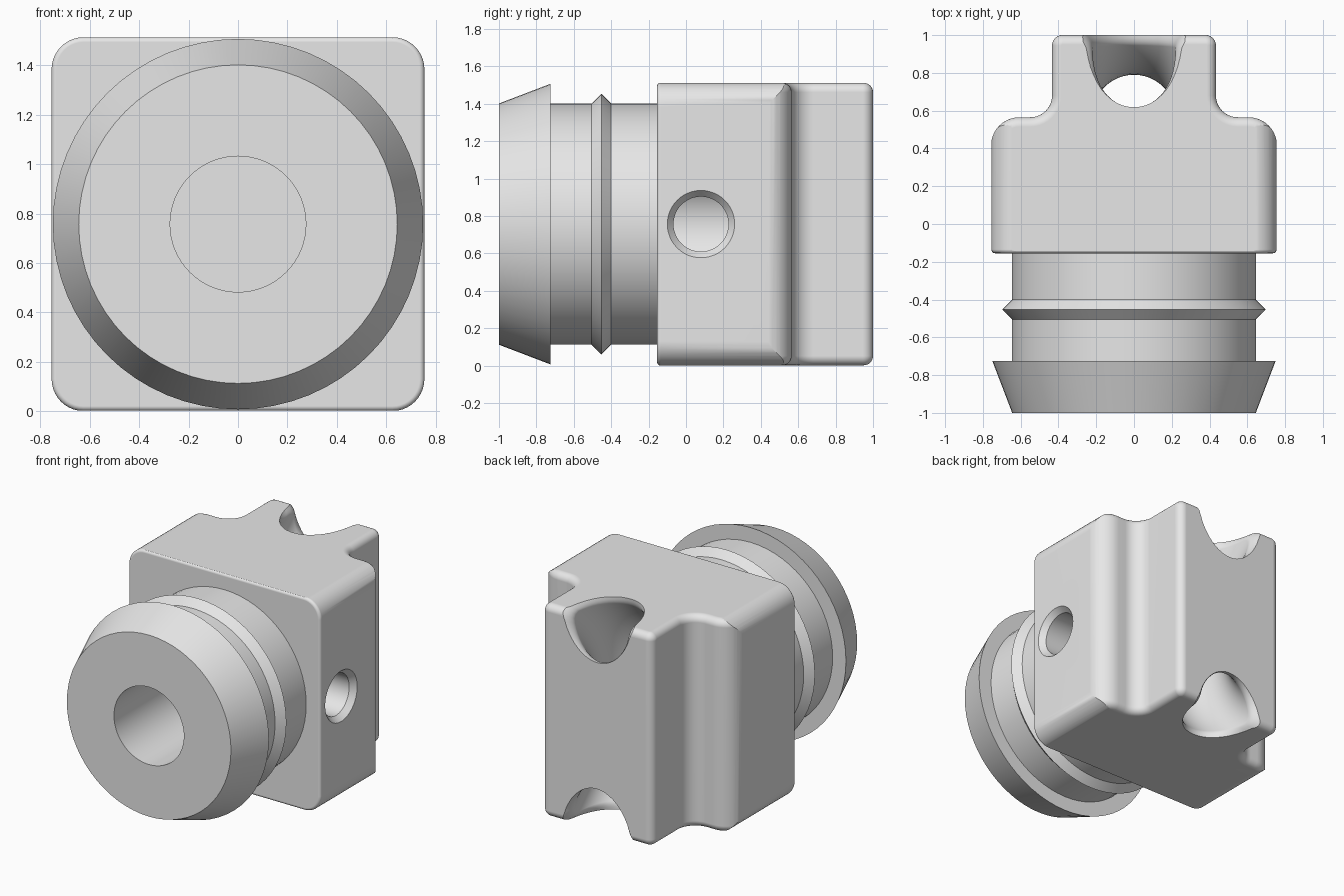
import bpy, bmesh, math
from mathutils import Vector

cube = bpy.data.objects.get("Cube")
if cube:
    bpy.data.objects.remove(cube, do_unlink=True)

ZC = 0.757  # height of the main axis
SEG = 64

grey = bpy.data.materials.new("light_grey")
grey.use_nodes = True
grey.diffuse_color = (0.8, 0.8, 0.8, 1)
grey.node_tree.nodes["Principled BSDF"].inputs["Base Color"].default_value = (0.8, 0.8, 0.8, 1)


def loft(name, loops):
    """Skin a list of equal closed loops and cap both ends."""
    bm = bmesh.new()
    rings = [[bm.verts.new((x, y, z + ZC)) for x, y, z in loop] for loop in loops]
    n = len(rings[0])
    for a, b in zip(rings, rings[1:]):
        for i in range(n):
            j = (i + 1) % n
            bm.faces.new((a[i], a[j], b[j], b[i]))
    bm.faces.new(rings[0])
    bm.faces.new(rings[-1])
    bmesh.ops.recalc_face_normals(bm, faces=bm.faces)
    mesh = bpy.data.meshes.new(name)
    bm.to_mesh(mesh)
    bm.free()
    mesh.materials.append(grey)
    obj = bpy.data.objects.new(name, mesh)
    bpy.context.collection.objects.link(obj)
    return obj


def rounded(corners, steps=10):
    """Points and outward normals of a counter-clockwise right-angled outline."""
    out = []
    for k, (x, y, r) in enumerate(corners):
        p = Vector((x, y))
        a = Vector(corners[k - 1][:2])
        b = Vector(corners[(k + 1) % len(corners)][:2])
        d1, d2 = (a - p).normalized(), (b - p).normalized()
        sign = 1 if (p - a).cross(b - p) > 0 else -1
        for i in range(steps + 1):
            t = math.pi / 2 * i / steps
            n = -(d2 * math.cos(t) + d1 * math.sin(t))
            out.append((p + r * (d1 + d2) + r * n, n * sign))
    return out


def fillet(w, start, direction, steps=6):
    """Inset and position pairs of a rounded rim."""
    angles = [math.pi / 2 * i / steps for i in range(steps + 1)]
    return [(w * (1 - math.sin(a)), start + direction * w * (1 - math.cos(a))) for a in angles]


def circle_loft(name, stations, axis, seg=SEG):
    """Stack circles of (radius, position) along the x or y axis."""
    loops = []
    for r, s in stations:
        ring = [(r * math.cos(2 * math.pi * i / seg), r * math.sin(2 * math.pi * i / seg))
                for i in range(seg)]
        loops.append([(u, s, v) if axis == "y" else (s, u + 0.08, v) for u, v in ring])
    return loft(name, loops)


def boolean(target, cutter, operation="DIFFERENCE"):
    mod = target.modifiers.new("cut", "BOOLEAN")
    mod.operation, mod.solver, mod.object = operation, "EXACT", cutter
    bpy.context.view_layer.objects.active = target
    bpy.ops.object.modifier_apply(modifier=mod.name)
    bpy.data.objects.remove(cutter, do_unlink=True)


# Block: stepped plan outline with soft top and bottom rims
right = [(0.757, -0.4, 0.05), (0.757, 0.565, 0.15), (0.434, 0.565, 0.115), (0.434, 1.0, 0.055)]
plan = rounded(right + [(-x, y, r) for x, y, r in reversed(right)])
rim = fillet(0.05, -0.755, 1)
levels = rim + [(w, -z) for w, z in reversed(rim)]
block = loft("block", [[(*(p - n * w), z) for p, n in plan] for w, z in levels])

# Rounded square envelope gives the block its long rounded edges and front face
square = rounded([(-0.755, -0.757, 0.13), (0.755, -0.757, 0.13),
                  (0.755, 0.757, 0.13), (-0.755, 0.757, 0.13)])
depths = fillet(0.02, -0.155, 1) + [(0, 1.2)]
envelope = loft("envelope", [[(p.x - n.x * w, y, p.y - n.y * w) for p, n in square]
                             for w, y in depths])
boolean(block, envelope, "INTERSECT")

# Curved cord channel through the tab, with flared lips
CY, R, TUBE, LIP, FLARE = 1.45, 0.88, 0.22, 0.08, 0.05


def exit_angle(radius):
    t = 0.5
    while True:
        qy = max(CY - radius * math.cos(t) - 0.945, 0)
        qz = max(radius * math.sin(t) - 0.702, 0)
        if math.hypot(qy, qz) > 0.055:
            return t
        t += 0.002


columns = []
for k in range(48):
    phi = 2 * math.pi * k / 48
    base = R + TUBE * math.cos(phi)
    dt = LIP / base
    t0 = exit_angle(base) - dt
    half = [(t0 * i / 10, 0) for i in range(1, 11)]
    half += [(t0 + dt * j / 6, FLARE * (j / 6) ** 2) for j in range(1, 10)]
    half.append((1.3, FLARE * 2.25))
    path = [(-t, o) for t, o in reversed(half)] + [(0, 0)] + half
    column = []
    for t, offset in path:
        tube = TUBE + offset
        ring = R + tube * math.cos(phi)
        column.append((tube * math.sin(phi), CY - ring * math.cos(t), ring * math.sin(t)))
    columns.append(column)
boolean(block, loft("cord_channel", list(zip(*columns))))

# Neck with barbed flange and sealing ridge
neck = circle_loft("neck", [(0.645, -1), (0.75, -0.725), (0.645, -0.725), (0.645, -0.505),
                            (0.697, -0.452), (0.645, -0.4), (0.645, -0.1)], "y")

# Central bore through the neck into the block
for part in (block, neck):
    boolean(part, circle_loft("bore", [(0.275, -1.2), (0.275, 0.26)], "y"))

# Countersunk side hole reaching the bore
boolean(block, circle_loft("side_hole", [(0.147, 0.05), (0.147, 0.715), (0.18, 0.755),
                                         (0.18, 0.9)], "x", 48))

# Smooth shading with crisp edges
for part in (block, neck):
    bpy.ops.object.select_all(action="DESELECT")
    part.select_set(True)
    bpy.context.view_layer.objects.active = part
    bpy.ops.object.shade_smooth_by_angle(angle=math.radians(28))
    normals = part.modifiers.new("even_normals", "WEIGHTED_NORMAL")
    normals.keep_sharp = True
